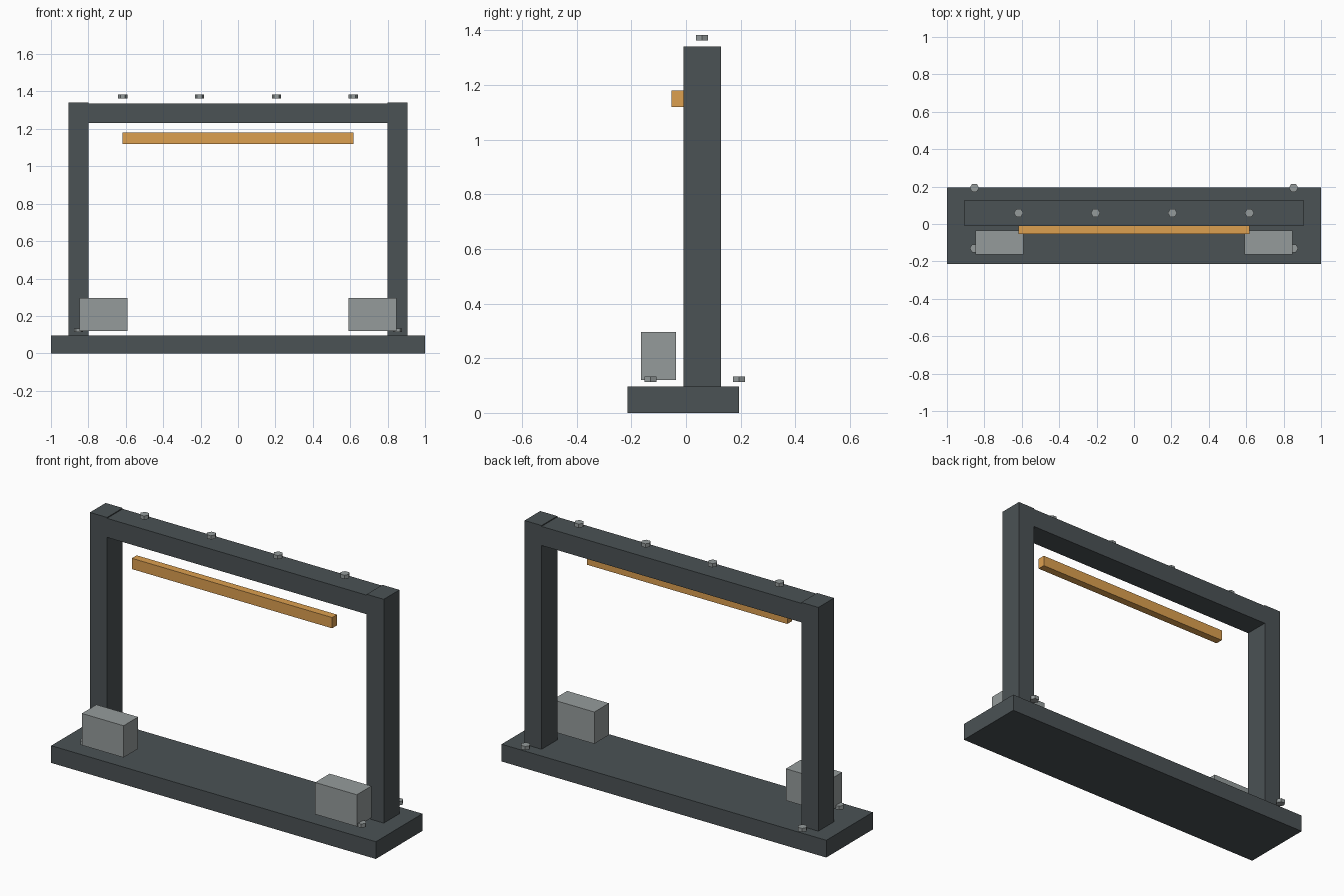
import bpy, bmesh
from math import cos, sin, pi

if "Cube" in bpy.data.objects:
    bpy.data.objects.remove(bpy.data.objects["Cube"])


def material(name, rgb):
    m = bpy.data.materials.new(name)
    m.diffuse_color = (*rgb, 1)
    m.use_nodes = True
    m.node_tree.nodes["Principled BSDF"].inputs["Base Color"].default_value = m.diffuse_color
    return m


SLATE = material("dark_slate", (0.07, 0.084, 0.09))
AMBER = material("amber", (0.72, 0.35, 0.08))
GREY = material("light_grey", (0.30, 0.33, 0.33))


def prism(name, profile, z0, z1, mat):
    """Extrude an xy profile from z0 up to z1."""
    bm = bmesh.new()
    face = bm.faces.new([bm.verts.new((x, y, z0)) for x, y in profile])
    ext = bmesh.ops.extrude_face_region(bm, geom=[face], use_keep_orig=True)
    top = [g for g in ext["geom"] if isinstance(g, bmesh.types.BMVert)]
    bmesh.ops.translate(bm, verts=top, vec=(0, 0, z1 - z0))
    bmesh.ops.recalc_face_normals(bm, faces=bm.faces)
    mesh = bpy.data.meshes.new(name)
    bm.to_mesh(mesh)
    bm.free()
    mesh.materials.append(mat)
    ob = bpy.data.objects.new(name, mesh)
    bpy.context.collection.objects.link(ob)
    return ob


def box(name, x0, x1, y0, y1, z0, z1, mat):
    return prism(name, [(x0, y0), (x1, y0), (x1, y1), (x0, y1)], z0, z1, mat)


def bolt(name, x, y, z):
    r = 0.025
    hexagon = [(x + r * cos(i * pi / 3), y + r * sin(i * pi / 3)) for i in range(6)]
    return prism(name, hexagon, z, z + 0.021, GREY)


# Base plate and top of the frame
box("base_plate", -1, 1, -0.215, 0.194, 0, 0.096, SLATE)
box("top_beam", -0.8, 0.8, -0.01, 0.128, 1.231, 1.337, SLATE)

# Hanging bar in front of the frame opening
box("light_bar", -0.617, 0.617, -0.053, -0.01, 1.12, 1.18, AMBER)

# Mirrored posts, control boxes and base bolts
for side, s in (("left", -1), ("right", 1)):
    xs = sorted((s * 0.8, s * 0.905))
    box(f"{side}_post", *xs, -0.01, 0.128, 0.096, 1.342, SLATE)
    xs = sorted((s * 0.59, s * 0.847))
    box(f"{side}_control_box", *xs, -0.164, -0.036, 0.12, 0.297, GREY)
    for end, y in (("front", -0.13), ("back", 0.1935)):
        bolt(f"{side}_{end}_base_bolt", s * 0.853, y, 0.113)

# Row of bolts above the beam
for i in range(4):
    bolt(f"beam_bolt_{i + 1}", -0.617 + i * 0.4113, 0.059, 1.363)
